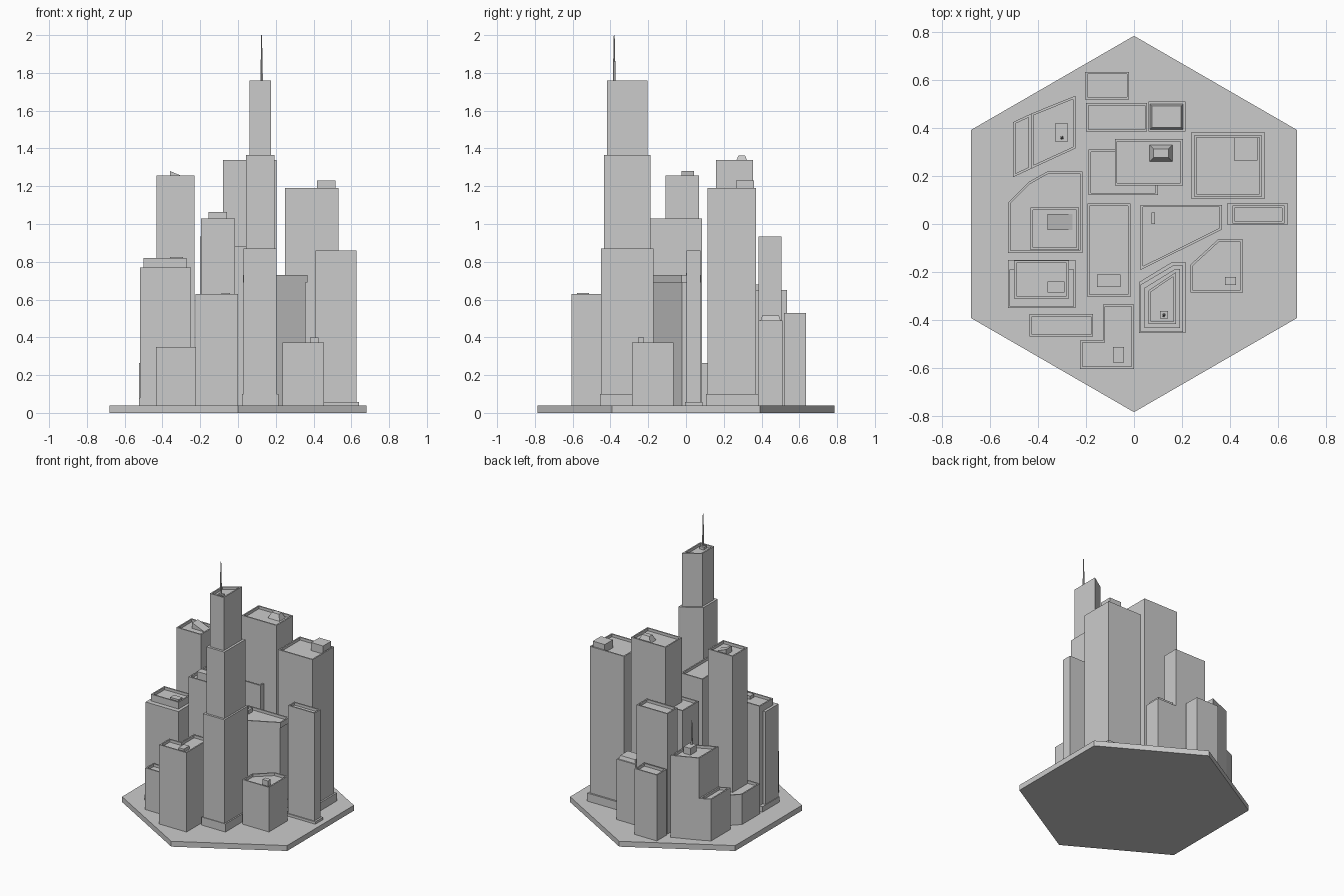
import bpy, bmesh, math

if "Cube" in bpy.data.objects:
    bpy.data.objects.remove(bpy.data.objects["Cube"])

GROUND = 0.03   # buildings start slightly inside the base slab
RIM, DEPTH = 0.01, 0.02


def finish(bm, name):
    bmesh.ops.recalc_face_normals(bm, faces=bm.faces)
    me = bpy.data.meshes.new(name)
    bm.to_mesh(me)
    bm.free()
    ob = bpy.data.objects.new(name, me)
    bpy.context.collection.objects.link(ob)
    return ob


def rect(x0, x1, y0, y1):
    return [(x0, y0), (x1, y0), (x1, y1), (x0, y1)]


def block(name, pts, z1, z0=GROUND, parapet=False):
    """Extruded footprint, optionally with a recessed roof behind a parapet."""
    bm = bmesh.new()
    bottom = bm.faces.new([bm.verts.new((x, y, z0)) for x, y in pts])
    ext = bmesh.ops.extrude_face_region(bm, geom=[bottom], use_keep_orig=True)["geom"]
    bmesh.ops.translate(bm, vec=(0, 0, z1 - z0), verts=[v for v in ext if isinstance(v, bmesh.types.BMVert)])
    bmesh.ops.recalc_face_normals(bm, faces=bm.faces)
    if parapet:
        top = max(bm.faces, key=lambda f: f.calc_center_median().z)
        bmesh.ops.inset_region(bm, faces=[top], thickness=RIM, use_even_offset=True)
        roof = bmesh.ops.extrude_discrete_faces(bm, faces=[top])["faces"][0]
        bmesh.ops.translate(bm, vec=(0, 0, -DEPTH), verts=roof.verts)
    return finish(bm, name)


def tower(name, pts, z1, z0=GROUND):
    return block(name, pts, z1, z0, True)


def frustum(name, x0, x1, y0, y1, z0, z1, inset):
    """Box whose top is smaller than its bottom."""
    bm = bmesh.new()
    low = [bm.verts.new((x, y, z0)) for x, y in rect(x0, x1, y0, y1)]
    high = [bm.verts.new((x, y, z1)) for x, y in rect(x0 + inset, x1 - inset, y0 + inset, y1 - inset)]
    bm.faces.new(low)
    bm.faces.new(high)
    for i in range(4):
        j = (i + 1) % 4
        bm.faces.new((low[i], low[j], high[j], high[i]))
    return finish(bm, name)


def spire(name, x, y, z0, z1, r):
    bm = bmesh.new()
    bmesh.ops.create_cone(bm, cap_ends=True, segments=6, radius1=r, radius2=r * 0.3, depth=z1 - z0)
    bmesh.ops.translate(bm, vec=(x, y, (z0 + z1) / 2), verts=bm.verts)
    return finish(bm, name)


# hexagonal base slab
block("base", [(0.785 * math.sin(a * math.pi / 3), 0.785 * math.cos(a * math.pi / 3)) for a in range(6)], 0.04, 0)

# back row
tower("back_tower", rect(-0.205, -0.02, 0.52, 0.635), 0.53)
tower("back_mid_tower", rect(-0.20, 0.055, 0.385, 0.505), 0.935)
block("back_small_block", rect(0.06, 0.215, 0.385, 0.51), 0.49)
frustum("back_small_roof", 0.067, 0.205, 0.395, 0.5, 0.49, 0.515, 0.008)

# slanted back left building with low wing and mast
tower("slant_wing", [(-0.505, 0.195), (-0.43, 0.23), (-0.43, 0.46), (-0.505, 0.425)], 0.35)
tower("slant_tower", [(-0.43, 0.23), (-0.245, 0.315), (-0.245, 0.535), (-0.43, 0.46)], 0.65)
block("slant_roof_box", rect(-0.33, -0.275, 0.345, 0.42), 0.68, 0.63)
spire("slant_mast", -0.30, 0.36, 0.67, 0.86, 0.008)

# twin centre towers
tower("centre_low_tower", rect(-0.19, 0.1, 0.12, 0.31), 0.88)
tower("centre_high_tower", rect(-0.08, 0.205, 0.16, 0.355), 1.34)
frustum("centre_roof_unit", 0.065, 0.16, 0.26, 0.33, 1.32, 1.362, 0.017)

# back right tower on plinth
block("right_plinth", rect(0.24, 0.545, 0.105, 0.383), 0.1)
tower("right_tower", rect(0.25, 0.533, 0.115, 0.37), 1.19)
block("right_roof_box", rect(0.417, 0.515, 0.265, 0.36), 1.23, 1.17)

# thin slab on the right
block("slab_plinth", rect(0.39, 0.64, -0.005, 0.087), 0.058)
tower("slab_tower", rect(0.41, 0.627, 0.003, 0.077), 0.86)

# left tower on a curved-corner podium
tower("left_podium", [(-0.525, -0.12), (-0.215, -0.12), (-0.215, 0.22), (-0.36, 0.22),
                      (-0.44, 0.175), (-0.525, 0.09)], 0.265)
tower("left_tower", rect(-0.432, -0.23, -0.108, 0.068), 1.258)
wedge = block("left_roof_wedge", rect(-0.36, -0.255, -0.025, 0.042), 1.28, 1.235)
for v in wedge.data.vertices:
    if v.co.x > -0.3 and v.co.z > 1.25:
        v.co.z = 1.237

# front left stepped building
block("stepped_plinth", rect(-0.525, -0.245, -0.35, -0.15), 0.08)
block("stepped_body", rect(-0.52, -0.25, -0.345, -0.19), 0.77)
tower("stepped_top", rect(-0.5, -0.272, -0.31, -0.153), 0.82)
block("stepped_roof_box", rect(-0.36, -0.29, -0.285, -0.24), 0.825, 0.8)

# central long tower
tower("long_tower", rect(-0.195, -0.015, -0.305, 0.085), 1.03)
block("long_roof_box", rect(-0.155, -0.057, -0.262, -0.21), 1.063, 1.0)

# wedge-plan building with cornice
block("wedge_body", [(0.033, -0.182), (0.358, -0.02), (0.358, 0.073), (0.033, 0.073)], 0.69)
tower("wedge_cornice", [(0.027, -0.192), (0.367, -0.023), (0.367, 0.08), (0.027, 0.08)], 0.73, 0.69)
block("wedge_roof_fin", rect(0.072, 0.088, 0.0, 0.047), 0.74, 0.70)

# low five-sided building at front right
tower("corner_block", [(0.235, -0.285), (0.455, -0.285), (0.455, -0.065), (0.35, -0.065), (0.235, -0.17)], 0.372)
block("corner_roof_box", rect(0.38, 0.425, -0.255, -0.222), 0.40, 0.35)

# tallest tower: plinth, three setbacks, spire (x0, x1, y0, y1, chamfer x, chamfer y, z0, z1)
levels = [(0.02, 0.215, -0.455, -0.158, 0.14, 0.085, GROUND, 0.1),
          (0.028, 0.205, -0.45, -0.173, 0.135, 0.08, 0.1, 0.87),
          (0.043, 0.192, -0.434, -0.187, 0.13, 0.08, 0.85, 1.365),
          (0.06, 0.175, -0.417, -0.203, 0.112, 0.075, 1.345, 1.76)]
for i, (x0, x1, y0, y1, cx, cy, z0, z1) in enumerate(levels):
    block(f"tall_tower_level_{i}", [(x0, y0), (x1, y0), (x1, y1), (x0 + cx, y1), (x0, y1 - cy)], z1, z0, i == 3)
block("spire_base", rect(0.108, 0.142, -0.395, -0.363), 1.76, 1.73)
spire("spire", 0.125, -0.38, 1.75, 2.0, 0.008)

# L-shaped front building and low block beside it
tower("front_l_tower", [(-0.225, -0.605), (0, -0.605), (0, -0.335), (-0.13, -0.335),
                        (-0.13, -0.485), (-0.225, -0.485)], 0.63)
block("front_roof_box", rect(-0.087, -0.042, -0.577, -0.513), 0.635, 0.6)
tower("front_low_block", rect(-0.435, -0.17, -0.47, -0.375), 0.35)
